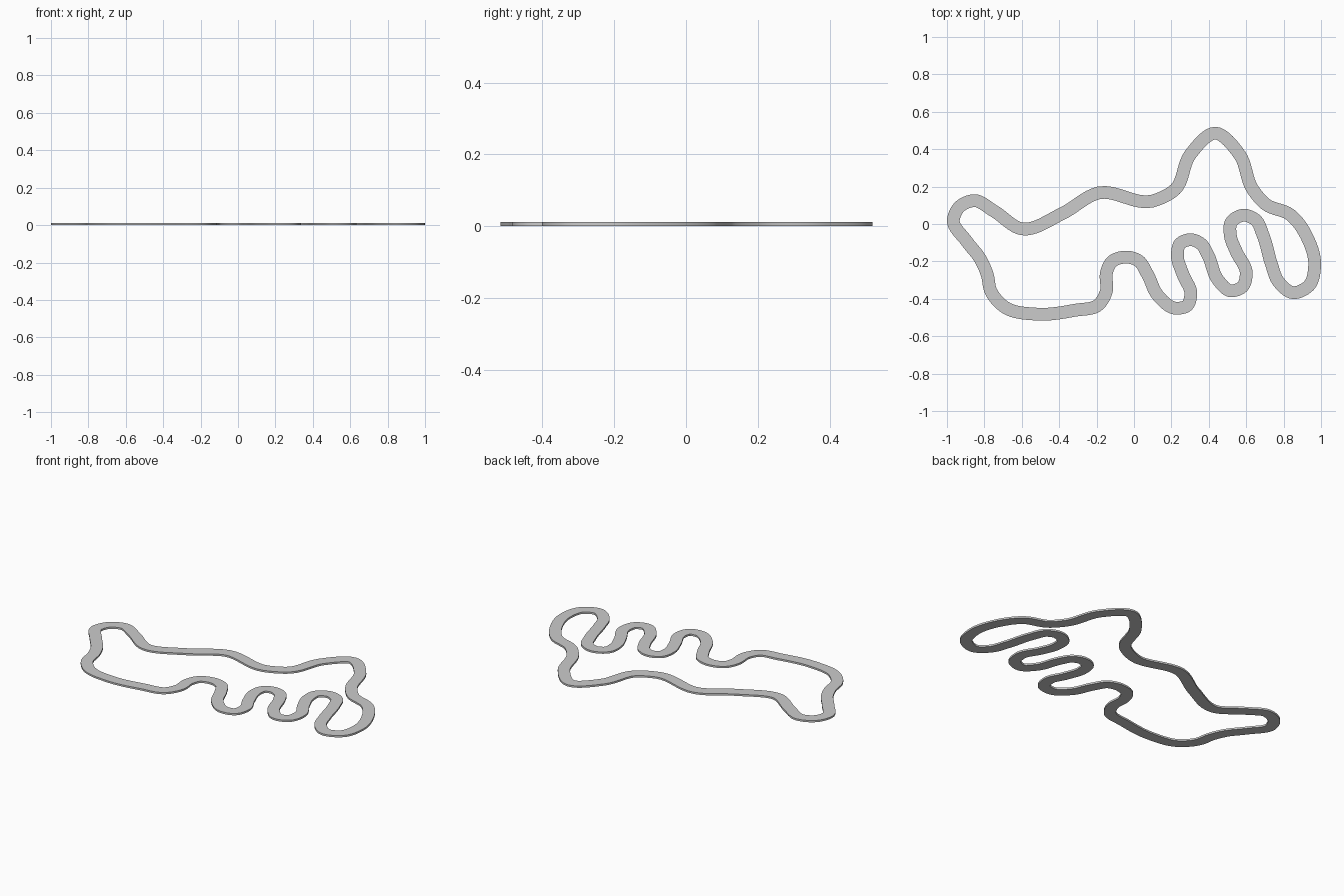
import bpy, bmesh
from mathutils import Vector

if "Cube" in bpy.data.objects:
    bpy.data.objects.remove(bpy.data.objects["Cube"])

HALF_WIDTH, HEIGHT, STEPS = 0.034, 0.011, 8

# Centre line of the circuit, clockwise from the left end
PATH = [(-.966, .02), (-.935, .09), (-.855, .125), (-.75, .07), (-.60, -.026), (-.385, .055),
        (-.19, .166), (.10, .123), (.22, .185), (.30, .37), (.435, .486), (.565, .37),
        (.635, .185), (.705, .105), (.835, .05), (.93, -.08), (.966, -.215), (.935, -.33),
        (.85, -.367), (.77, -.305), (.735, -.215), (.69, -.06), (.65, .022), (.587, .047),
        (.52, .01), (.515, -.06), (.548, -.15), (.60, -.26), (.58, -.335), (.515, -.357),
        (.45, -.30), (.395, -.165), (.36, -.108), (.305, -.084), (.245, -.107), (.232, -.165),
        (.262, -.27), (.304, -.375), (.285, -.435), (.22, -.45), (.13, -.385), (.07, -.265),
        (.025, -.197), (-.04, -.177), (-.122, -.205), (-.147, -.26), (-.148, -.36),
        (-.19, -.432), (-.315, -.461), (-.52, -.482), (-.69, -.445), (-.765, -.36),
        (-.785, -.27), (-.82, -.19), (-.895, -.092)]


def smooth_loop(points, steps):
    """Closed cubic through the points, with tangents weighted by spacing."""
    p = [Vector((x, y, 0)) for x, y in points]
    n = len(p)
    gap = [(p[(i + 1) % n] - p[i]).length for i in range(n)]
    tan = []
    for i in range(n):
        a, b = gap[i - 1], gap[i]
        tan.append(((p[i] - p[i - 1]) / a * b + (p[(i + 1) % n] - p[i]) / b * a) / (a + b))
    out = []
    for i in range(n):
        j = (i + 1) % n
        for k in range(steps):
            t = k / steps
            out.append(p[i] * (2*t**3 - 3*t**2 + 1) + tan[i] * gap[i] * (t**3 - 2*t**2 + t)
                       + p[j] * (3*t**2 - 2*t**3) + tan[j] * gap[i] * (t**3 - t**2))
    return out


# Track slab: rectangular section swept round the centre line
line = smooth_loop(PATH, STEPS)
bm = bmesh.new()
rings = []
for i, c in enumerate(line):
    d = (line[(i + 1) % len(line)] - line[i - 1]).normalized()
    side = Vector((-d.y, d.x, 0)) * HALF_WIDTH
    up = Vector((0, 0, HEIGHT))
    rings.append([bm.verts.new(v) for v in (c + side, c - side, c - side + up, c + side + up)])
for i, a in enumerate(rings):
    b = rings[(i + 1) % len(rings)]
    for k in range(4):
        m = (k + 1) % 4
        bm.faces.new((a[k], a[m], b[m], b[k]))
bmesh.ops.recalc_face_normals(bm, faces=bm.faces)

mesh = bpy.data.meshes.new("race_track")
bm.to_mesh(mesh)
bm.free()
track = bpy.data.objects.new("race_track", mesh)
bpy.context.collection.objects.link(track)
bpy.context.view_layer.objects.active = track
track.select_set(True)
bpy.ops.object.shade_smooth_by_angle()
